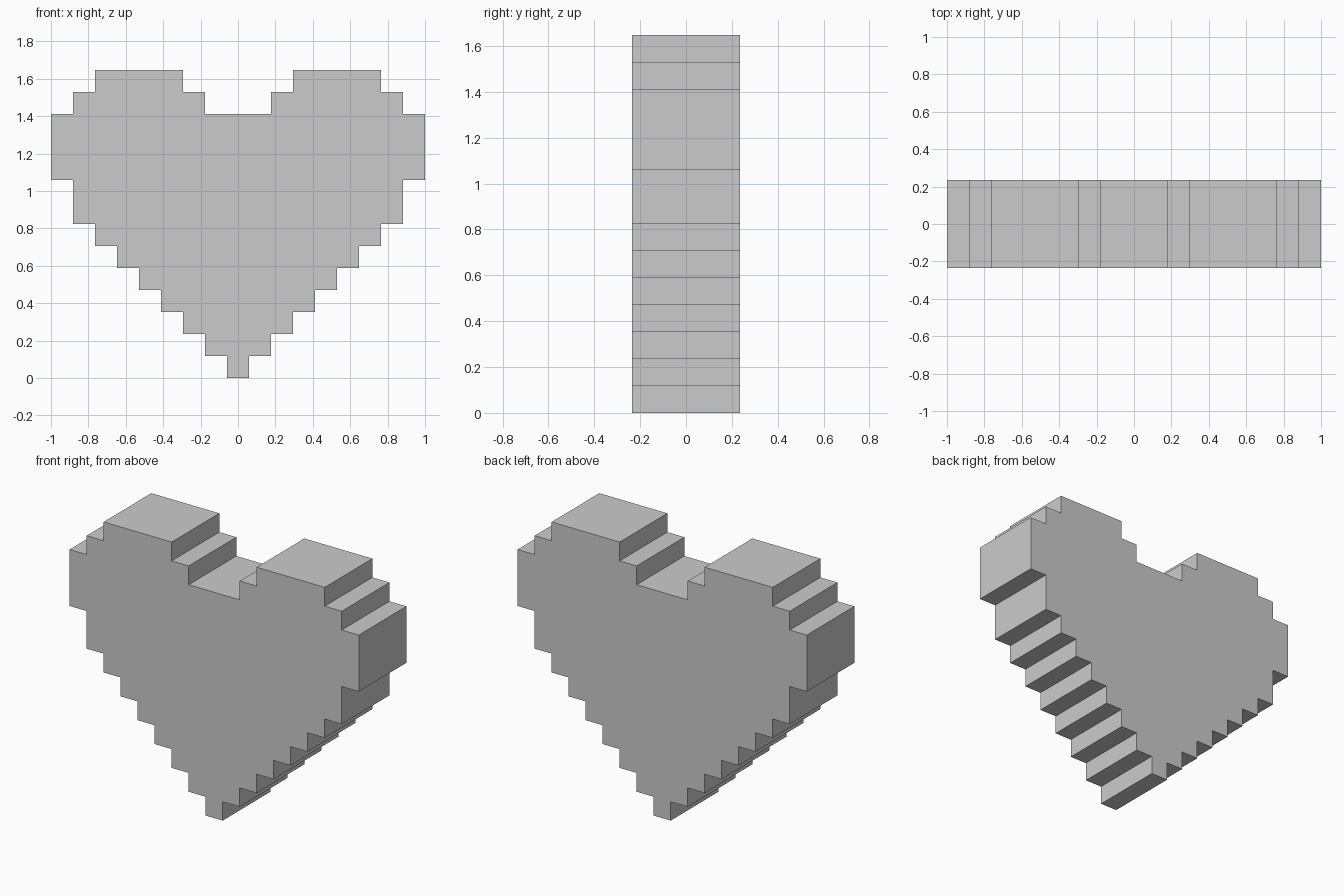
import bpy, bmesh

if "Cube" in bpy.data.objects:
    bpy.data.objects.remove(bpy.data.objects["Cube"])

U = 2 / 17        # one pixel of the heart
HALF_DEPTH = 2 * U

# Right half of the stepped outline: (half-width, z where the step ends), in pixels
steps = [(i + 0.5, i + 1) for i in range(7)]
steps += [(7.5, 9), (8.5, 12), (7.5, 13), (6.5, 14), (2.5, 13), (1.5, 12)]

right, z = [], 0
for w, z_end in steps:
    right += [(w, z), (w, z_end)]
    z = z_end
outline = right + [(-x, z) for x, z in reversed(right)]

# Front face, extruded backwards into a solid
bm = bmesh.new()
front = bm.faces.new([bm.verts.new((x * U, -HALF_DEPTH, z * U)) for x, z in outline])
ext = bmesh.ops.extrude_face_region(bm, geom=[front], use_keep_orig=True)
back = [v for v in ext["geom"] if isinstance(v, bmesh.types.BMVert)]
bmesh.ops.translate(bm, verts=back, vec=(0, 2 * HALF_DEPTH, 0))
bmesh.ops.recalc_face_normals(bm, faces=bm.faces)

mesh = bpy.data.meshes.new("pixel_heart")
bm.to_mesh(mesh)
bm.free()
bpy.context.collection.objects.link(bpy.data.objects.new("pixel_heart", mesh))
